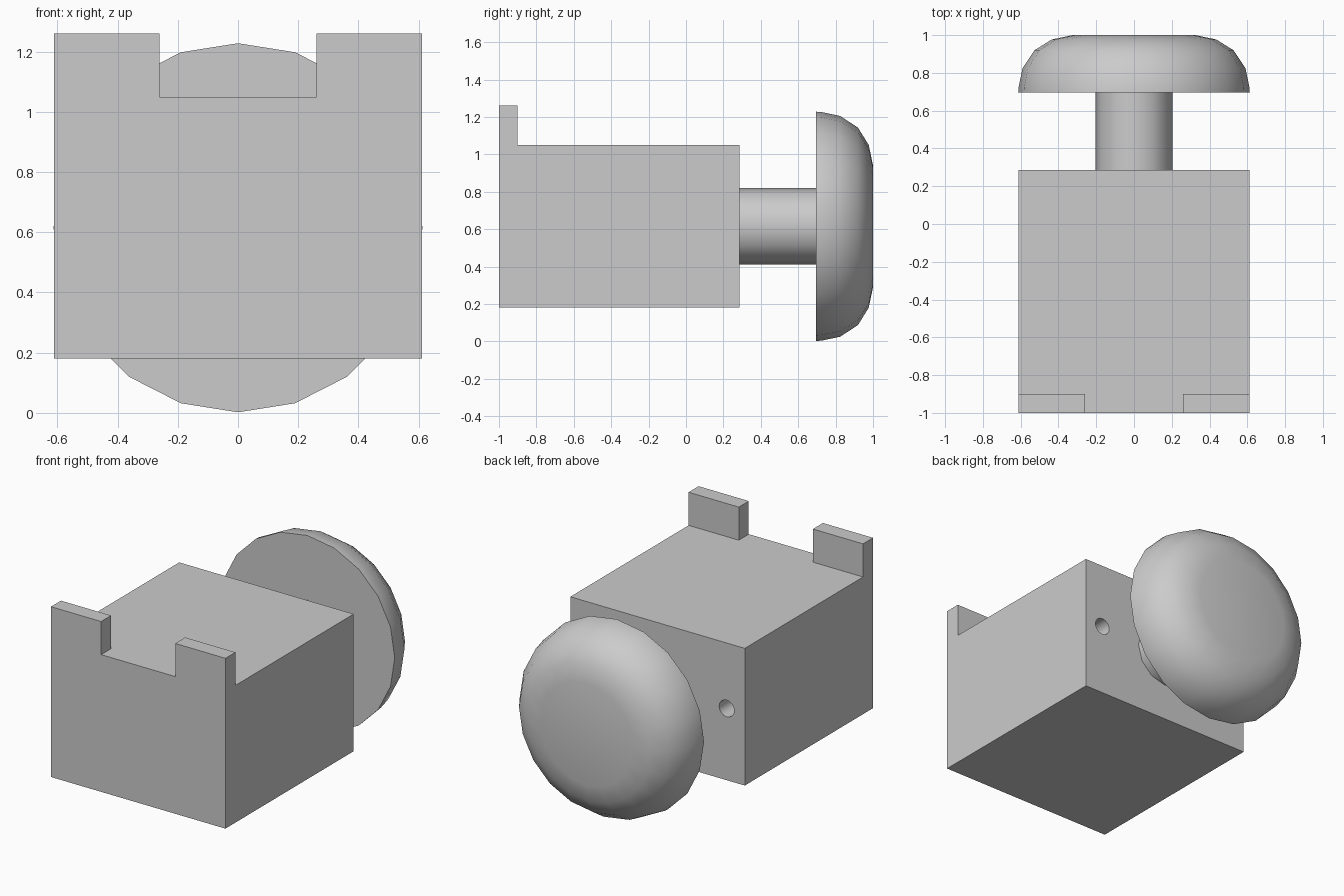
import bpy, bmesh, math
from mathutils import Matrix, Vector

if "Cube" in bpy.data.objects:
    bpy.data.objects.remove(bpy.data.objects["Cube"], do_unlink=True)

grey = bpy.data.materials.new("plain_grey")
grey.use_nodes = True
colour = (0.6, 0.6, 0.6, 1)
grey.diffuse_color = colour
grey.node_tree.nodes["Principled BSDF"].inputs["Base Color"].default_value = colour

AXIS_Z = 0.615          # height of the shaft and knob axis
HALF = 0.612            # half width of the body
FRONT, BACK = -1.0, 0.285
BOTTOM, TOP, TAB_TOP = 0.18, 1.05, 1.26
TAB_IN, TAB_BACK = 0.26, -0.90


def finish(bm, name):
    bmesh.ops.recalc_face_normals(bm, faces=bm.faces[:])
    mesh = bpy.data.meshes.new(name)
    bm.to_mesh(mesh)
    bm.free()
    mesh.materials.append(grey)
    obj = bpy.data.objects.new(name, mesh)
    bpy.context.collection.objects.link(obj)
    return obj


def activate(obj):
    bpy.ops.object.select_all(action="DESELECT")
    obj.select_set(True)
    bpy.context.view_layer.objects.active = obj


def turned(name, profile, sides, x=0.0, z=AXIS_Z):
    """Solid turned about an axis along y, from (y, radius) pairs."""
    bm = bmesh.new()
    rings = []
    for y, r in profile:
        angles = [2 * math.pi * i / sides for i in range(sides)]
        rings.append([bm.verts.new((x + r * math.sin(a), y, z + r * math.cos(a)))
                      for a in angles])
    for a, b in zip(rings, rings[1:]):
        for i in range(sides):
            j = (i + 1) % sides
            bm.faces.new((a[i], a[j], b[j], b[i]))
    bm.faces.new(rings[0])
    bm.faces.new(rings[-1])
    return finish(bm, name)


def smooth(obj, degrees):
    activate(obj)
    bpy.ops.object.shade_smooth_by_angle(angle=math.radians(degrees))


# Block body, with two tabs raised from its front top corners
bm = bmesh.new()
size = Vector((2 * HALF, BACK - FRONT, TOP - BOTTOM))
centre = Vector((0, (FRONT + BACK) / 2, (TOP + BOTTOM) / 2))
bmesh.ops.create_cube(bm, size=1, matrix=Matrix.Translation(centre) @ Matrix.Diagonal(size).to_4x4())
for point, normal in (((TAB_IN, 0, 0), (1, 0, 0)), ((-TAB_IN, 0, 0), (1, 0, 0)),
                      ((0, TAB_BACK, 0), (0, 1, 0))):
    bmesh.ops.bisect_plane(bm, geom=bm.verts[:] + bm.edges[:] + bm.faces[:],
                           plane_co=point, plane_no=normal)
bm.normal_update()
corners = [f for f in bm.faces if f.normal.z > 0.9
           and abs(f.calc_center_median().x) > TAB_IN
           and f.calc_center_median().y < TAB_BACK]
raised = bmesh.ops.extrude_face_region(bm, geom=corners)["geom"]
bmesh.ops.translate(bm, vec=(0, 0, TAB_TOP - TOP),
                    verts=[v for v in raised if isinstance(v, bmesh.types.BMVert)])
bmesh.ops.dissolve_limit(bm, angle_limit=0.01, verts=bm.verts[:], edges=bm.edges[:])
body = finish(bm, "body")

# Two round holes bored into the back face
for side in (-1, 1):
    cutter = turned("hole_cutter", [(BACK - 0.3, 0.053), (BACK + 0.1, 0.053)],
                    16, side * 0.485, 0.635)
    cutter.hide_render = True
    activate(body)
    cut = body.modifiers.new("hole", "BOOLEAN")
    cut.operation, cut.solver, cut.object = "DIFFERENCE", "EXACT", cutter
    bpy.ops.object.modifier_apply(modifier=cut.name)
    bpy.data.objects.remove(cutter, do_unlink=True)
smooth(body, 35)

# Shaft between body and knob
smooth(turned("shaft", [(BACK - 0.01, 0.204), (0.70, 0.204)], 12), 35)

# Rounded knob at the back
smooth(turned("knob", [(0.695, 0.613), (0.725, 0.611), (0.825, 0.59), (0.92, 0.527),
                       (0.977, 0.435), (1.0, 0.325)], 20), 35)
